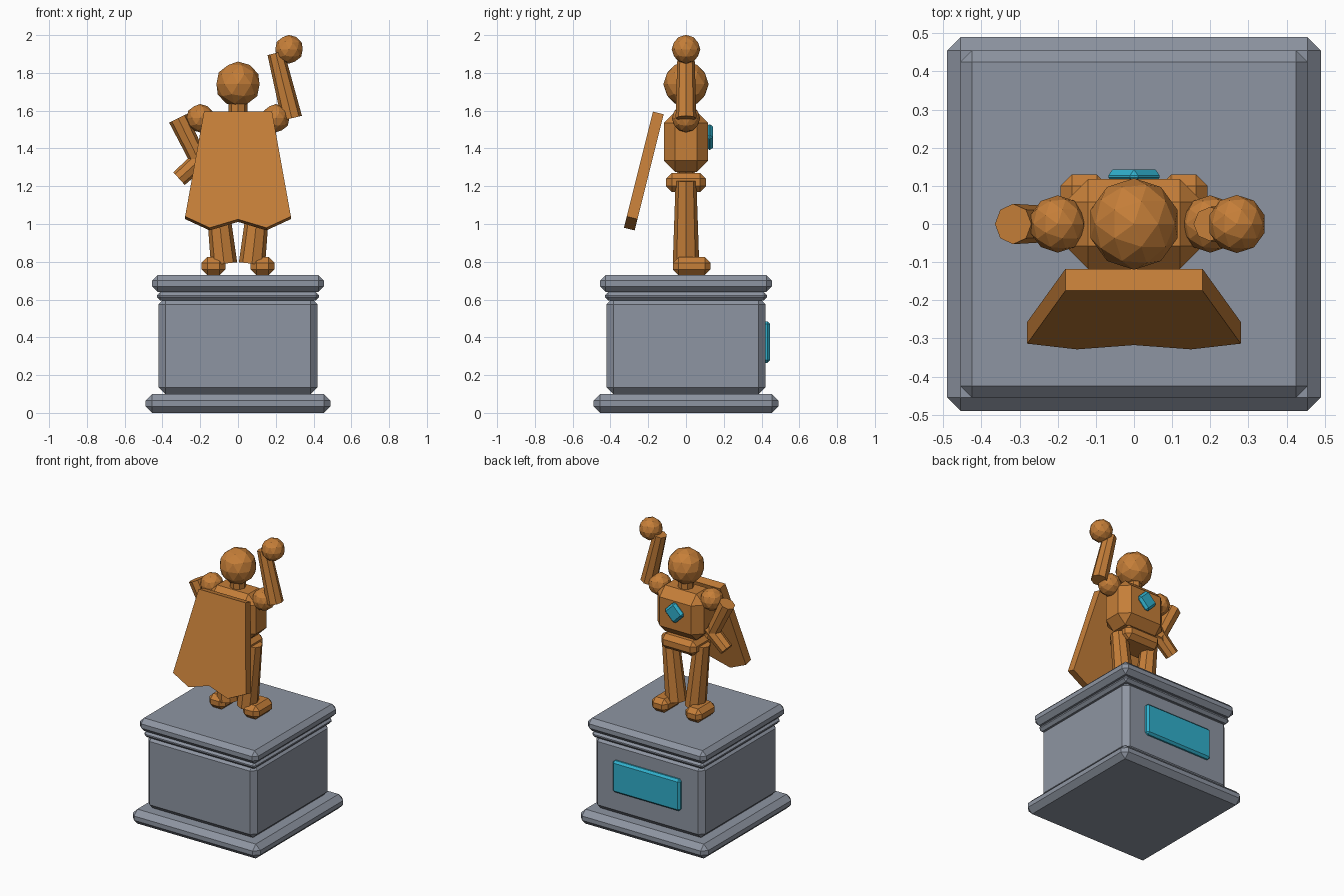
import bpy, bmesh
from mathutils import Vector, Matrix
from math import radians

if "Cube" in bpy.data.objects:
    bpy.data.objects.remove(bpy.data.objects["Cube"])


def material(name, rgb):
    m = bpy.data.materials.new(name)
    m.use_nodes = True
    m.diffuse_color = (*rgb, 1)
    m.node_tree.nodes["Principled BSDF"].inputs["Base Color"].default_value = (*rgb, 1)
    return m


bronze = material("bronze", (0.56, 0.21, 0.04))
stone = material("grey stone", (0.27, 0.30, 0.36))
teal = material("bright teal", (0.03, 0.43, 0.60))


def finish(name, bm, mat):
    bmesh.ops.recalc_face_normals(bm, faces=bm.faces)
    mesh = bpy.data.meshes.new(name)
    bm.to_mesh(mesh)
    bm.free()
    mesh.materials.append(mat)
    ob = bpy.data.objects.new(name, mesh)
    bpy.context.collection.objects.link(ob)
    return ob


def box(name, centre, size, bevel, mat, turn=0):
    """Chamfered box, optionally turned about the y axis."""
    bm = bmesh.new()
    bmesh.ops.create_cube(bm, size=1)
    bmesh.ops.scale(bm, vec=size, verts=bm.verts)
    bmesh.ops.bevel(bm, geom=bm.edges[:], offset=bevel, segments=1, affect='EDGES')
    bm.transform(Matrix.Translation(centre) @ Matrix.Rotation(radians(turn), 4, 'Y'))
    return finish(name, bm, mat)


def ball(name, centre, radius):
    bm = bmesh.new()
    bmesh.ops.create_icosphere(bm, subdivisions=2, radius=radius,
                               matrix=Matrix.Translation(centre))
    return finish(name, bm, bronze)


def limb(name, start, end, r1, r2, sides=8):
    """Tapered prism between two points."""
    a, b = Vector(start), Vector(end)
    axis = b - a
    tilt = Vector((0, 0, 1)).rotation_difference(axis).to_matrix().to_4x4()
    bm = bmesh.new()
    bmesh.ops.create_cone(bm, cap_ends=True, segments=sides, radius1=r1, radius2=r2,
                          depth=axis.length, matrix=Matrix.Translation((a + b) / 2) @ tilt)
    return finish(name, bm, bronze)


# Pedestal: stacked chamfered slabs (name, half width, bottom, top, chamfer)
for name, half, low, high, bevel in [("pedestal_base", 0.49, 0, 0.10, 0.035),
                                     ("pedestal_body", 0.42, 0.10, 0.61, 0.035),
                                     ("pedestal_moulding", 0.43, 0.595, 0.64, 0.018),
                                     ("pedestal_cap", 0.455, 0.64, 0.73, 0.03)]:
    box(name, (0, 0, (low + high) / 2), (2 * half, 2 * half, high - low), bevel, stone)
box("plaque", (0, 0.425, 0.375), (0.52, 0.04, 0.22), 0.014, teal)

# Legs, feet and shoulders on both sides
for side, s in (("left", 1), ("right", -1)):
    box(side + "_foot", (s * 0.13, 0.03, 0.777), (0.125, 0.2, 0.095), 0.03, bronze)
    limb(side + "_leg", (s * 0.074, 0, 0.79), (s * 0.122, 0, 1.23), 0.07, 0.055)
    ball(side + "_shoulder", (s * 0.2, 0, 1.56), 0.075)

# Trunk and head
box("hips", (0, 0, 1.22), (0.27, 0.21, 0.1), 0.03, bronze)
box("chest", (0, 0, 1.435), (0.36, 0.235, 0.32), 0.06, bronze)
box("chest_emblem", (0, 0.125, 1.46), (0.11, 0.035, 0.11), 0.015, teal, turn=45)
limb("neck", (0, 0, 1.56), (0, 0, 1.65), 0.05, 0.05)
ball("head", (0, 0, 1.74), 0.12)

# Raised arm and fist
limb("raised_arm", (0.285, 0, 1.56), (0.2, 0, 1.905), 0.055, 0.045)
ball("raised_fist", (0.27, 0, 1.925), 0.076)

# Bent arm resting at the hip
limb("bent_upper_arm", (-0.19, 0, 1.3), (-0.317, 0, 1.56), 0.045, 0.053)
limb("bent_forearm", (-0.18, 0, 1.36), (-0.312, 0, 1.24), 0.05, 0.045)

# Cape: notched outline leaning backward, given thickness by extrusion
half = [(0.18, 1.595), (0.28, 1.04), (0.15, 0.98)]
outline = half + [(0, 1.025)] + [(-x, z) for x, z in reversed(half)]
bm = bmesh.new()
back = bm.faces.new([bm.verts.new((x, -0.175 - (1.595 - z) * 0.25, z)) for x, z in outline])
front = bmesh.ops.extrude_face_region(bm, geom=[back], use_keep_orig=True)["geom"]
bmesh.ops.translate(bm, vec=(0, 0.057, -0.014),
                    verts=[v for v in front if isinstance(v, bmesh.types.BMVert)])
finish("cape", bm, bronze)
